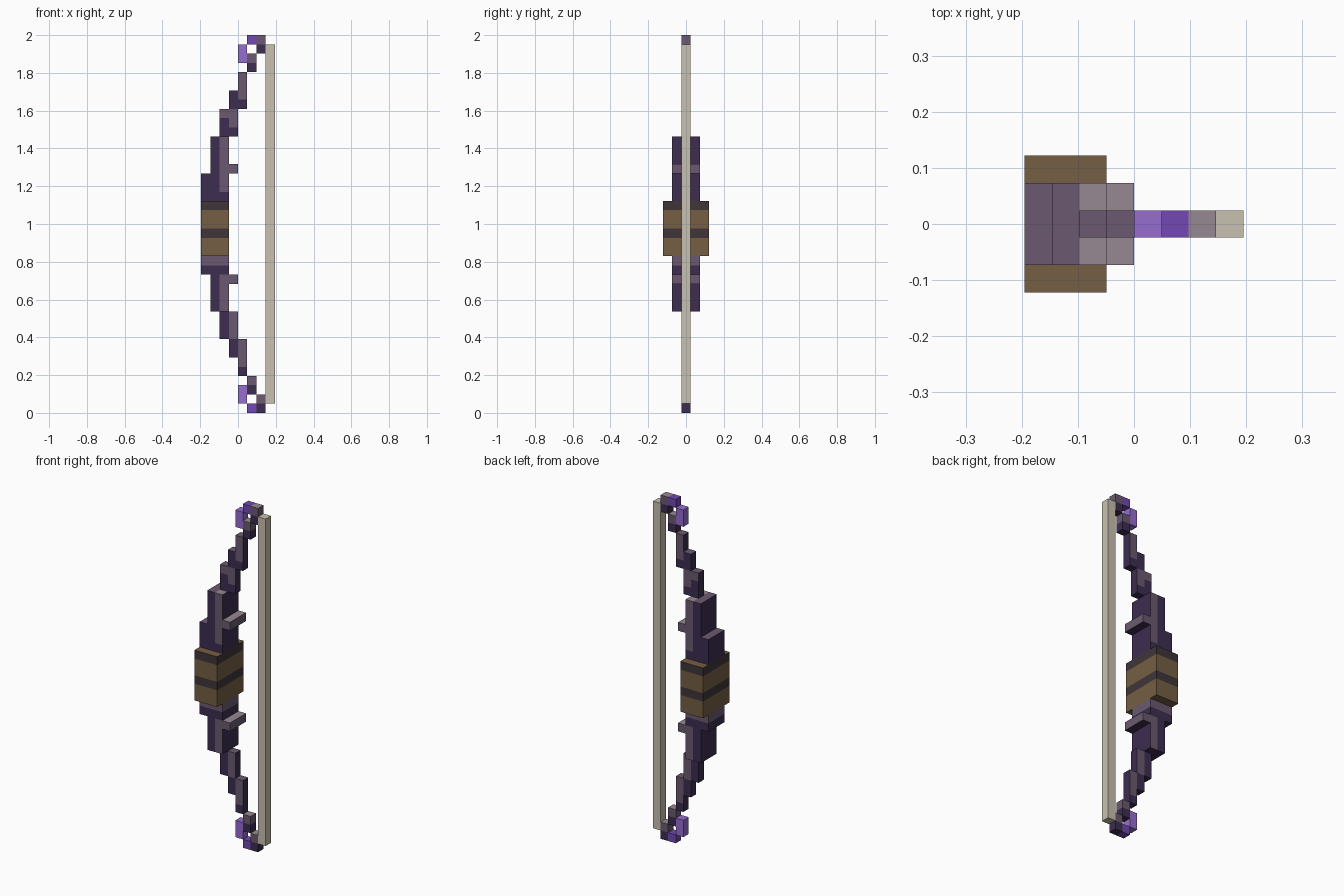
import bpy, bmesh
from mathutils import Vector

if "Cube" in bpy.data.objects:
    bpy.data.objects.remove(bpy.data.objects["Cube"])

U = 2 / 41          # edge of one block; the bow is 8 x 5 x 41 blocks
ROWS = 41


def srgb(h):
    c = [int(h[i:i + 2], 16) / 255 for i in (0, 2, 4)]
    return [x / 12.92 if x < 0.04045 else ((x + 0.055) / 1.055) ** 2.4 for x in c] + [1]


PALETTE = {"bone string": "c9c1b1", "brown leather": "755e43", "dark leather": "3f3538",
           "dark violet": "3c2d51", "mauve": "6b5a70", "pale mauve": "968892",
           "deep purple": "7448b4", "lilac": "966dd0"}
NAMES = list(PALETTE)
MATS = {}
for n, h in PALETTE.items():
    MATS[n] = bpy.data.materials.new(n)
    MATS[n].diffuse_color = srgb(h)

DIRS = [Vector(d) for d in ((1, 0, 0), (-1, 0, 0), (0, 1, 0), (0, -1, 0), (0, 0, 1), (0, 0, -1))]


def cells(x0, x1, z0, z1, half=0):
    """Blocks filling columns x0..x1 and rows z0..z1, 2*half+1 deep."""
    return {(x, y, z) for x in range(x0, x1) for y in range(-half, half + 1) for z in range(z0, z1)}


def both(s):
    """Repeat blocks upside down at the other end of the bow."""
    return s | {(x, y, ROWS - 1 - z) for x, y, z in s}


def build(name, blocks, rule):
    """Skin the exposed sides of the blocks; rule(x, z, normal) names the colour."""
    bm = bmesh.new()
    for x, y, z in blocks:
        c = Vector((x - 3.5, y, z + 0.5))
        for d in DIRS:
            if (x + int(d.x), y + int(d.y), z + int(d.z)) in blocks:
                continue
            a = Vector((d.y, d.z, d.x))
            b = d.cross(a)
            vs = [bm.verts.new((c + (d + a * i + b * j) / 2) * U)
                  for i, j in ((-1, -1), (1, -1), (1, 1), (-1, 1))]
            bm.faces.new(vs).material_index = NAMES.index(rule(x, z, d))
    bmesh.ops.remove_doubles(bm, verts=bm.verts, dist=1e-4)
    bmesh.ops.dissolve_limit(bm, angle_limit=0.01, verts=bm.verts, edges=bm.edges,
                             delimit={'MATERIAL'})
    me = bpy.data.meshes.new(name)
    bm.to_mesh(me)
    bm.free()
    for n in NAMES:
        me.materials.append(MATS[n])
    ob = bpy.data.objects.new(name, me)
    bpy.context.collection.objects.link(ob)


# Bowstring
build("bowstring", cells(7, 8, 1, 40), lambda x, z, d: "bone string")


# Wrapped grip with two dark bands
def grip_rule(x, z, d):
    return "dark leather" if z in (19, 22) and d.z == 0 else "brown leather"


build("grip", cells(0, 3, 17, 23, 2), grip_rule)


# Thick stepped riser above and below the grip
def riser_rule(x, z, d):
    if d.z > 0:
        return "pale mauve" if x == 2 else "mauve"
    if d.z < 0:
        return "dark violet"
    if z == 16:
        return "mauve"
    return "mauve" if d.y and x == 2 and z not in (15, 23) else "dark violet"


riser = both(cells(0, 1, 23, 26, 1) | cells(1, 3, 23, 30, 1)) | cells(0, 3, 15, 18, 1)
build("riser", riser - cells(0, 3, 17, 23, 1), riser_rule)


# Cross pegs on the string side
def peg_rule(x, z, d):
    return "pale mauve" if d.z > 0 else "dark violet" if d.z < 0 else "mauve"


build("cross_pegs", both(cells(3, 4, 26, 27, 1)), peg_rule)


# Thin stepped limbs, mauve along the inner edge
def limb_rule(x, z, d):
    if d.z:
        return "mauve" if d.z > 0 else "dark violet"
    inner = (x == 3 and (31 <= z < 33 or 8 <= z < 11)) or (x == 2 and z == 32)
    inner = inner or (x == 4 and (z >= 34 or 5 <= z < 8))
    return "mauve" if inner and d.x == 0 else "dark violet"


build("limbs", both(cells(2, 4, 30, 33) | cells(3, 5, 33, 35) | cells(4, 5, 35, 37)), limb_rule)


# Curled tips: alternating light and dark blocks
def tip_rule(x, z, d):
    light = z in (40, 38, 3, 1)
    if light and d.z > 0:
        return "pale mauve"
    return "mauve" if light else "dark violet"


build("tips", both(cells(5, 6, 37, 39) | cells(6, 7, 39, 41)), tip_rule)

# Purple crystals on the tips
build("lilac_crystals", both(cells(4, 5, 38, 40)), lambda x, z, d: "lilac")
build("purple_crystals", both(cells(5, 6, 40, 41)), lambda x, z, d: "deep purple")

for m in bpy.data.materials:
    if m.users and not m.is_grease_pencil:
        m.use_nodes = True
        m.node_tree.nodes["Principled BSDF"].inputs["Base Color"].default_value = m.diffuse_color
